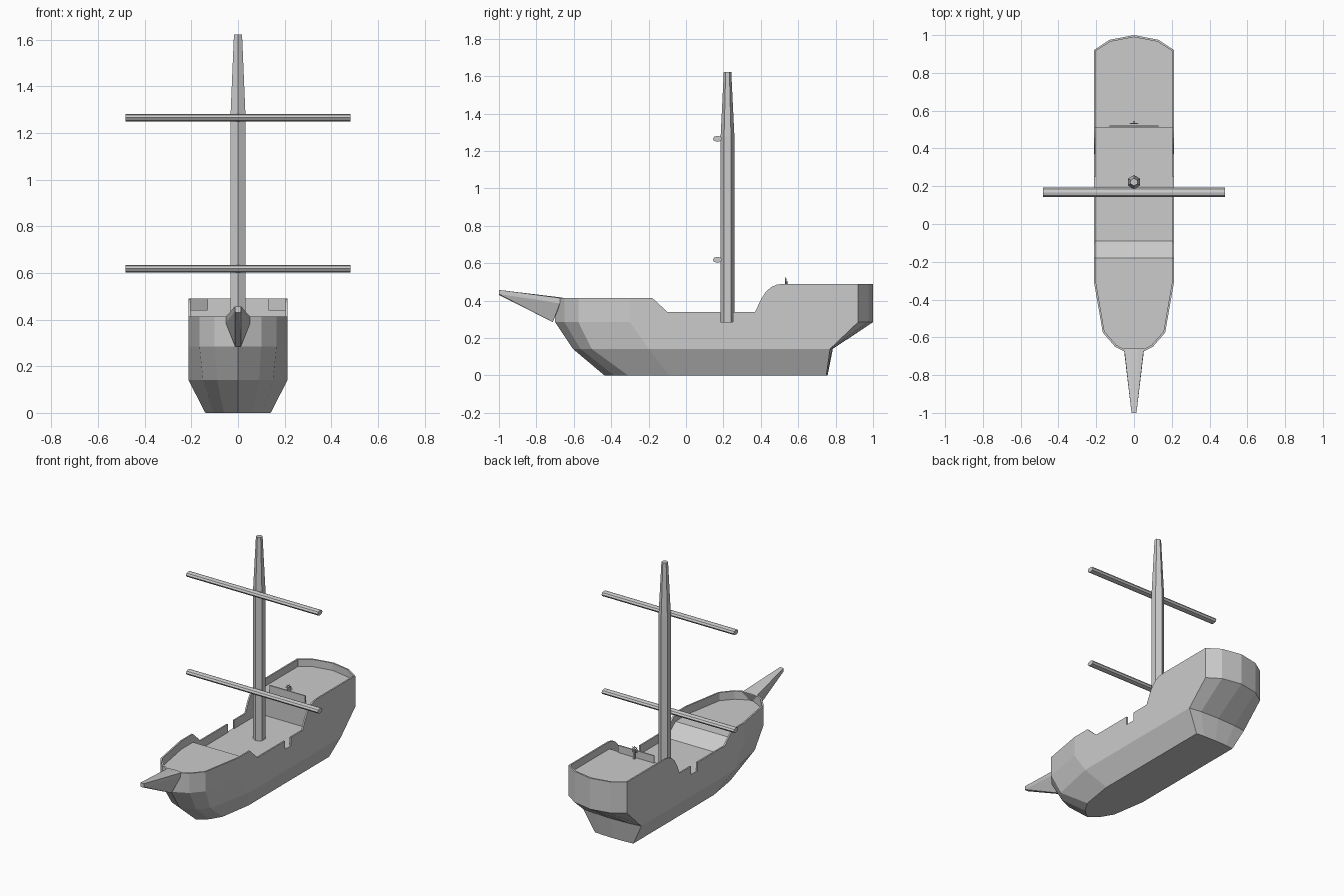
import bpy, bmesh, math
from mathutils import Vector, Matrix

if "Cube" in bpy.data.objects:
    bpy.data.objects.remove(bpy.data.objects["Cube"])


def finish(name, bm, mirror=False):
    bmesh.ops.remove_doubles(bm, verts=bm.verts, dist=1e-5)
    bmesh.ops.dissolve_degenerate(bm, edges=bm.edges, dist=1e-5)
    me = bpy.data.meshes.new(name)
    bm.to_mesh(me)
    bm.free()
    ob = bpy.data.objects.new(name, me)
    bpy.context.collection.objects.link(ob)
    if mirror:
        ob.modifiers.new("Mirror", 'MIRROR')
    return ob


def half_strip(name, rows):
    """Skin rows of points (bow to stern, x >= 0) and mirror across x."""
    bm = bmesh.new()
    grid = [[bm.verts.new(p) for p in row] for row in rows]
    for a, b in zip(grid, grid[1:]):
        for i in range(len(a) - 1):
            bm.faces.new((a[i], a[i + 1], b[i + 1], b[i]))
    return finish(name, bm, True)


def hull_of(name, pts):
    bm = bmesh.new()
    for p in pts:
        bm.verts.new(p)
    bmesh.ops.convex_hull(bm, input=bm.verts)
    bmesh.ops.dissolve_limit(bm, angle_limit=0.01, verts=bm.verts, edges=bm.edges)
    bmesh.ops.recalc_face_normals(bm, faces=bm.faces)
    return finish(name, bm)


def box(name, lo, hi):
    return hull_of(name, [(x, y, z) for x in (lo[0], hi[0]) for y in (lo[1], hi[1]) for z in (lo[2], hi[2])])


def ring(n, rx, ry, phase=0):
    return [(rx * math.cos(phase + 2 * math.pi * i / n), ry * math.sin(phase + 2 * math.pi * i / n)) for i in range(n)]


W, T = 0.213, 0.01
DECK, FORE, AFT = 0.285, 0.36, 0.442

# lower hull: bottom, chine and deck outlines, bow to stern
bottom = [(0, -.436), (.06, -.385), (.105, -.31), (.14, -.09), (.14, .75), (.085, .755), (0, .757)]
chine = [(0, -.605), (.09, -.565), (.15, -.505), (W, -.2), (W, .77), (.13, .78), (0, .785)]
deck_edge = [(0, -.70), (.1, -.65), (.165, -.575), (W, -.3), (W, .92), (.13, .975), (0, 1)]
half_strip("hull", [
    [(0, y, 0) for x, y in bottom],
    [(x, y, 0) for x, y in bottom],
    [(x, y, .142) for x, y in chine],
    [(x, y, DECK) for x, y in deck_edge]])

# bulwark: side profile with a gangway gap, rounded rise to the stern
inner_edge = [(0, -.688), (.093, -.641), (.156, -.57), (W - T, -.299), (W - T, .915), (.126, .965), (0, .989)]
side = [(-.18, .414), (-.1, .34), (.185, .34), (.185, DECK), (.25, DECK), (.25, .34), (.37, .34),
        (.40, .405), (.425, .445), (.455, .472), (.485, .485), (.52, .49)]
outer = [(x, y, .414) for x, y in deck_edge[:4]] + [(W, y, z) for y, z in side] + [(x, y, .49) for x, y in deck_edge[4:]]
inner = [(x, y, .414) for x, y in inner_edge[:4]] + [(W - T, y, z) for y, z in side] + [(x, y, .49) for x, y in inner_edge[4:]]
half_strip("bulwark", [
    [(x, y, DECK) for x, y, z in outer], outer, inner,
    [(x, y, DECK) for x, y, z in inner]])

# stepped deck: foredeck, ramp, main deck, bulkhead, aft deck
deck = [(x, y, FORE) for x, y in inner_edge[:4]]
deck += [(W - T, -.18, FORE), (W - T, -.09, DECK), (W - T, .51, DECK), (W - T, .51, AFT)]
deck += [(x, y, AFT) for x, y in inner_edge[4:]]
half_strip("deck", [deck, [(0, y, z) for x, y, z in deck]])

# bowsprit
hull_of("bowsprit", [(s * x, y, z) for s in (1, -1) for x, y, z in (
    (.022, -.66, .416), (.052, -.66, .412), (.052, -.675, .385), (.012, -.712, .285),
    (.013, -1, .457), (.013, -1, .435), (.006, -1, .430))])

# mast: straight lower part, tapered top
for name, z0, z1, r0, r1 in (("lower_mast", DECK, 1.275, .037, .037), ("upper_mast", 1.275, 1.622, .037, .02)):
    hull_of(name, [(x, .222 + y, z) for r, z in ((r0, z0), (r1, z1)) for x, y in ring(6, r, r, math.pi / 2)])

# yards
for name, z in (("lower_yard", .618), ("upper_yard", 1.265)):
    hull_of(name, [(x, .168 + y, z + dz) for x in (-.482, .482) for y, dz in ring(8, .025, .016)])

# aft rail
box("aft_rail", (-.13, .514, AFT), (.13, .522, .49))

# steering wheel and its post
C = Vector((0, .533, .50))
bm = bmesh.new()
loops = [[bm.verts.new(C + Vector((a * (1 + u / .017), v, b * (1 + u / .017))))
          for u, v in ring(4, .003, .003)] for a, b in ring(8, .017, .017)]
for i in range(8):
    for j in range(4):
        a, b = loops[i], loops[(i + 1) % 8]
        bm.faces.new((a[j], b[j], b[(j + 1) % 4], a[(j + 1) % 4]))
for k in range(4):
    m = Matrix.Translation(C) @ Matrix.Rotation(k * math.pi / 4, 4, 'Y')
    bmesh.ops.create_cone(bm, cap_ends=True, segments=4, radius1=.002, radius2=.002, depth=.05, matrix=m)
bmesh.ops.recalc_face_normals(bm, faces=bm.faces)
finish("steering_wheel", bm)
box("wheel_post", (-.005, .536, AFT), (.005, .546, .503))
